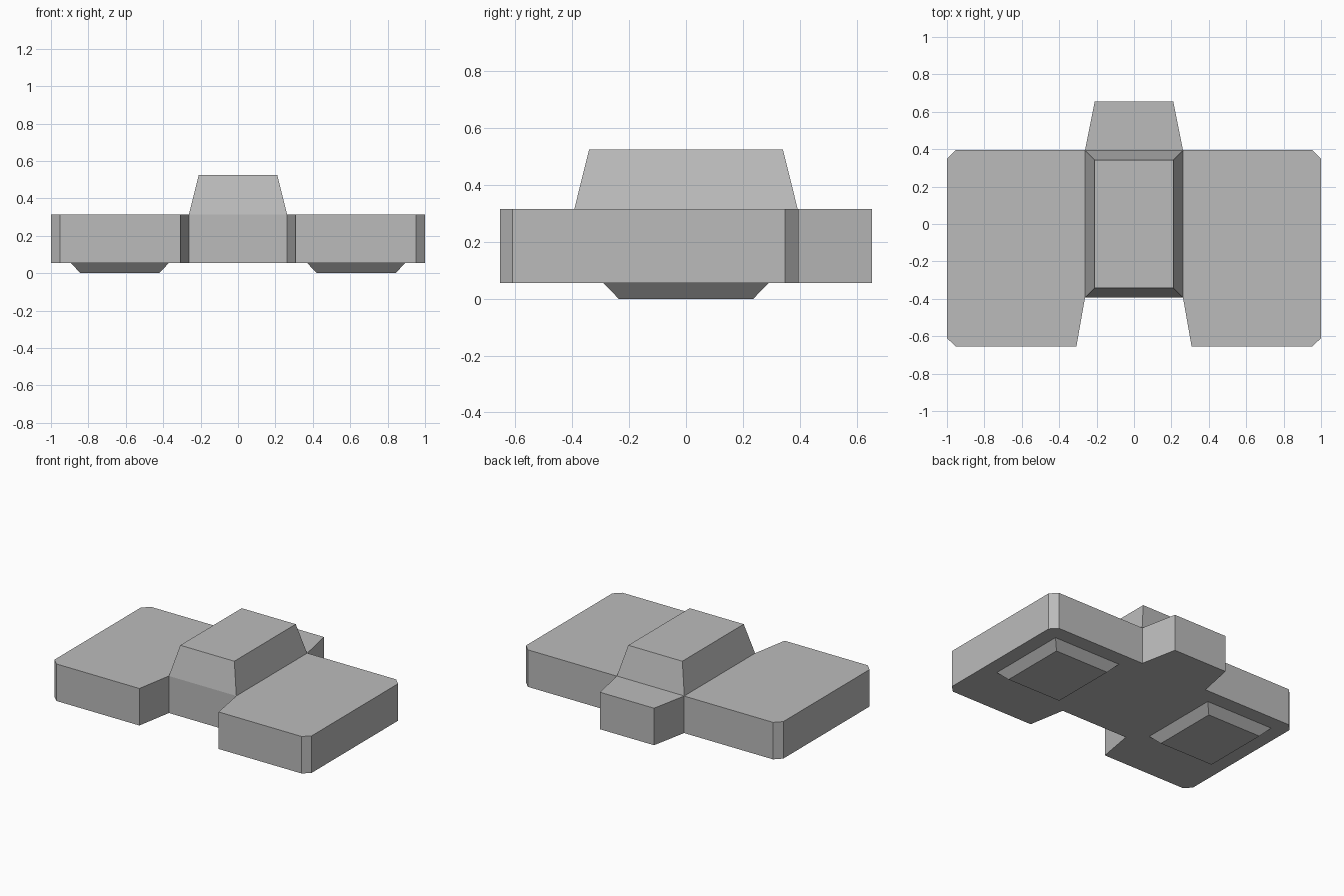
import bpy
import bmesh

cube = bpy.data.objects.get("Cube")
if cube:
    bpy.data.objects.remove(cube, do_unlink=True)

grey = bpy.data.materials.new("plain grey")
grey.use_nodes = True
colour = (0.5, 0.5, 0.5, 1)
grey.diffuse_color = colour
grey.node_tree.nodes["Principled BSDF"].inputs["Base Color"].default_value = colour


def loft(name, lower, upper, z0, z1, cap_bottom=True, cap_top=True):
    """Flat-shaded solid between two outlines with equal point counts."""
    bm = bmesh.new()
    a = [bm.verts.new((x, y, z0)) for x, y in lower]
    b = [bm.verts.new((x, y, z1)) for x, y in upper]
    if cap_bottom:
        bm.faces.new(a[::-1])
    if cap_top:
        bm.faces.new(b)
    for i in range(len(a)):
        j = (i + 1) % len(a)
        bm.faces.new((a[i], a[j], b[j], b[i]))
    mesh = bpy.data.meshes.new(name)
    bm.to_mesh(mesh)
    bm.free()
    mesh.materials.append(grey)
    obj = bpy.data.objects.new(name, mesh)
    bpy.context.collection.objects.link(obj)
    return obj


def rectangle(cx, half_x, half_y):
    return [(cx - half_x, -half_y), (cx + half_x, -half_y),
            (cx + half_x, half_y), (cx - half_x, half_y)]


floor, deck, roof = 0.055, 0.315, 0.525

# Main slab: front notch, chamfered outer corners and tapered rear tab
half = [(0.262, -0.393), (0.308, -0.655), (0.953, -0.655), (1, -0.61),
        (1, 0.348), (0.953, 0.395), (0.262, 0.395), (0.21, 0.655)]
outline = half + [(-x, y) for x, y in reversed(half)]
loft("body_slab", outline, outline, floor, deck)

# Raised centre block with sloping sides
loft("raised_centre", rectangle(0, 0.262, 0.393), rectangle(0, 0.21, 0.341),
     deck, roof, cap_bottom=False)

# Tapered foot under each wing
for side, sign in (("left", 1), ("right", -1)):
    loft(side + "_foot", rectangle(sign * 0.632, 0.21, 0.237),
         rectangle(sign * 0.632, 0.263, 0.29), 0, floor, cap_top=False)
